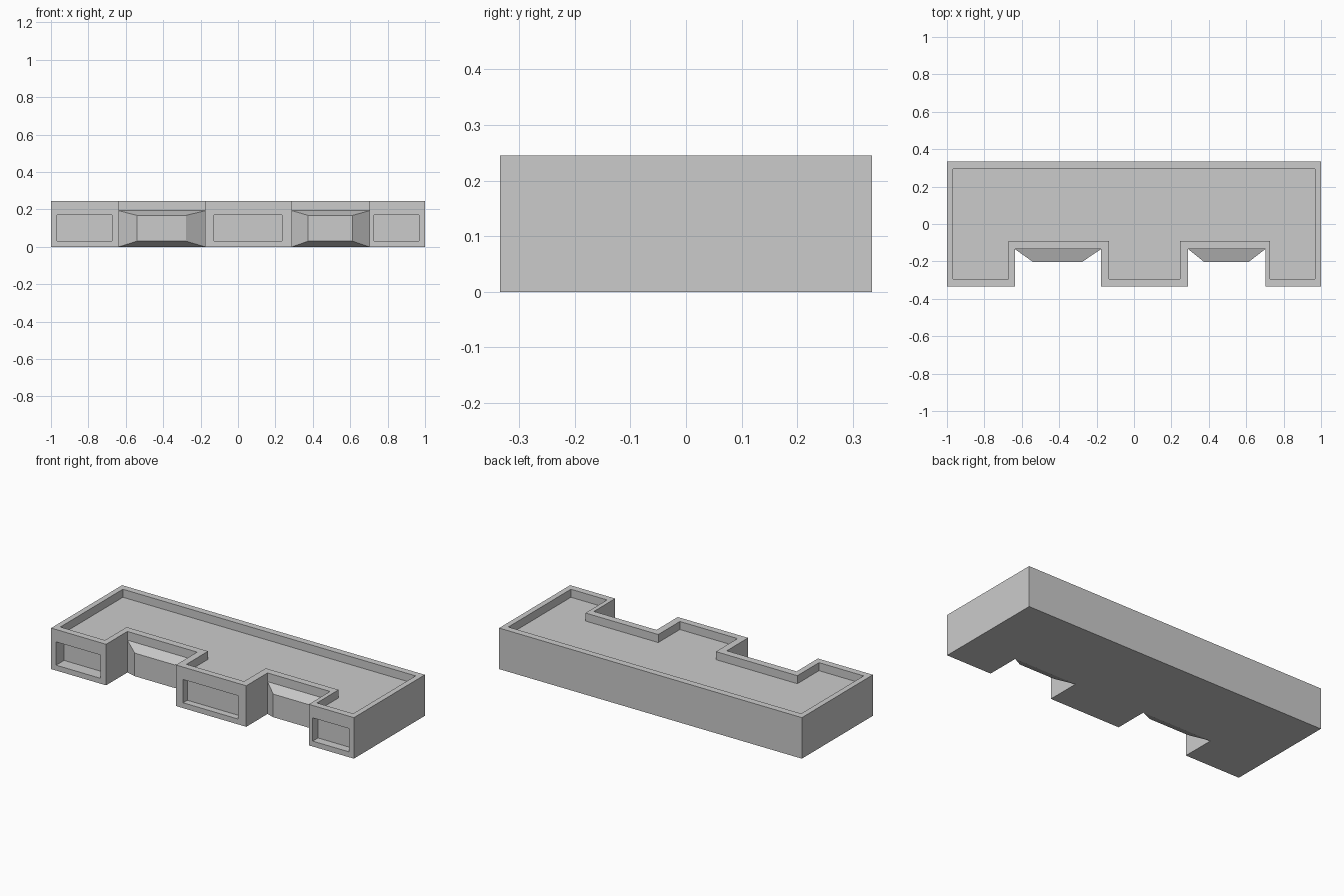
import bpy
import bmesh

if "Cube" in bpy.data.objects:
    bpy.data.objects.remove(bpy.data.objects["Cube"])

HEIGHT, ROOF = 0.245, 0.197
FRONT, BACK, NOTCH = -0.335, 0.335, -0.134


def bridge(bm, rings, cap_start=False, cap_end=False, skip=()):
    """Join matching point rings with quads; skip lists (band, side) to leave open."""
    loops = [[bm.verts.new(p) for p in ring] for ring in rings]
    n = len(loops[0])
    for b, (a, c) in enumerate(zip(loops, loops[1:])):
        for i in range(n):
            if (b, i) not in skip:
                j = (i + 1) % n
                bm.faces.new((a[i], a[j], c[j], c[i]))
    if cap_start:
        bm.faces.new(loops[0])
    if cap_end:
        bm.faces.new(loops[-1])


def rect(x0, x1, z0, z1, y):
    return [(x0, y, z0), (x1, y, z0), (x1, y, z1), (x0, y, z1)]


def finish(bm, name):
    bmesh.ops.remove_doubles(bm, verts=bm.verts, dist=1e-5)
    bmesh.ops.recalc_face_normals(bm, faces=bm.faces)
    mesh = bpy.data.meshes.new(name)
    bm.to_mesh(mesh)
    bm.free()
    obj = bpy.data.objects.new(name, mesh)
    bpy.context.collection.objects.link(obj)


def outline(xs, front, notch, back):
    """Footprint with two notches, starting at the front left corner."""
    ys = [front, front, notch, notch, front, front, notch, notch, front, front, back, back]
    ix = [0, 1, 1, 2, 2, 3, 3, 4, 4, 5, 5, 0]
    return [(xs[i], y) for i, y in zip(ix, ys)]


# Building shell: walls, parapet and sunken roof
outer_x = [-1, -0.637, -0.176, 0.289, 0.702, 1]
outer = outline(outer_x, FRONT, NOTCH, BACK)
inner = outline([-0.967, -0.672, -0.134, 0.247, 0.728, 0.967], -0.295, -0.091, 0.295)
bm = bmesh.new()
levels = [(outer, 0), (outer, HEIGHT), (inner, HEIGHT), (inner, ROOF)]
bridge(bm, [[(x, y, z) for x, y in pts] for pts, z in levels],
       cap_start=True, cap_end=True, skip={(0, 0), (0, 4), (0, 8)})

# Front walls with recessed window panels
for wall, x0, x1, depth in [(0, -0.967, -0.674, 0.075),
                            (2, -0.128, 0.236, 0.04),
                            (4, 0.728, 0.968, 0.05)]:
    bridge(bm, [rect(outer_x[wall], outer_x[wall + 1], 0, HEIGHT, FRONT),
                rect(x0, x1, 0.032, 0.171, FRONT),
                rect(x0, x1, 0.032, 0.171, FRONT + depth)], cap_end=True)
finish(bm, "building_shell")

# Tapered bays in the two notches
for name, wall, x0, x1 in [("left_bay", 1, -0.54, -0.278), ("right_bay", 3, 0.375, 0.613)]:
    bm = bmesh.new()
    bridge(bm, [rect(outer_x[wall], outer_x[wall + 1], 0, 0.193, NOTCH),
                rect(x0, x1, 0.03, 0.168, -0.203)], cap_end=True)
    finish(bm, name)
